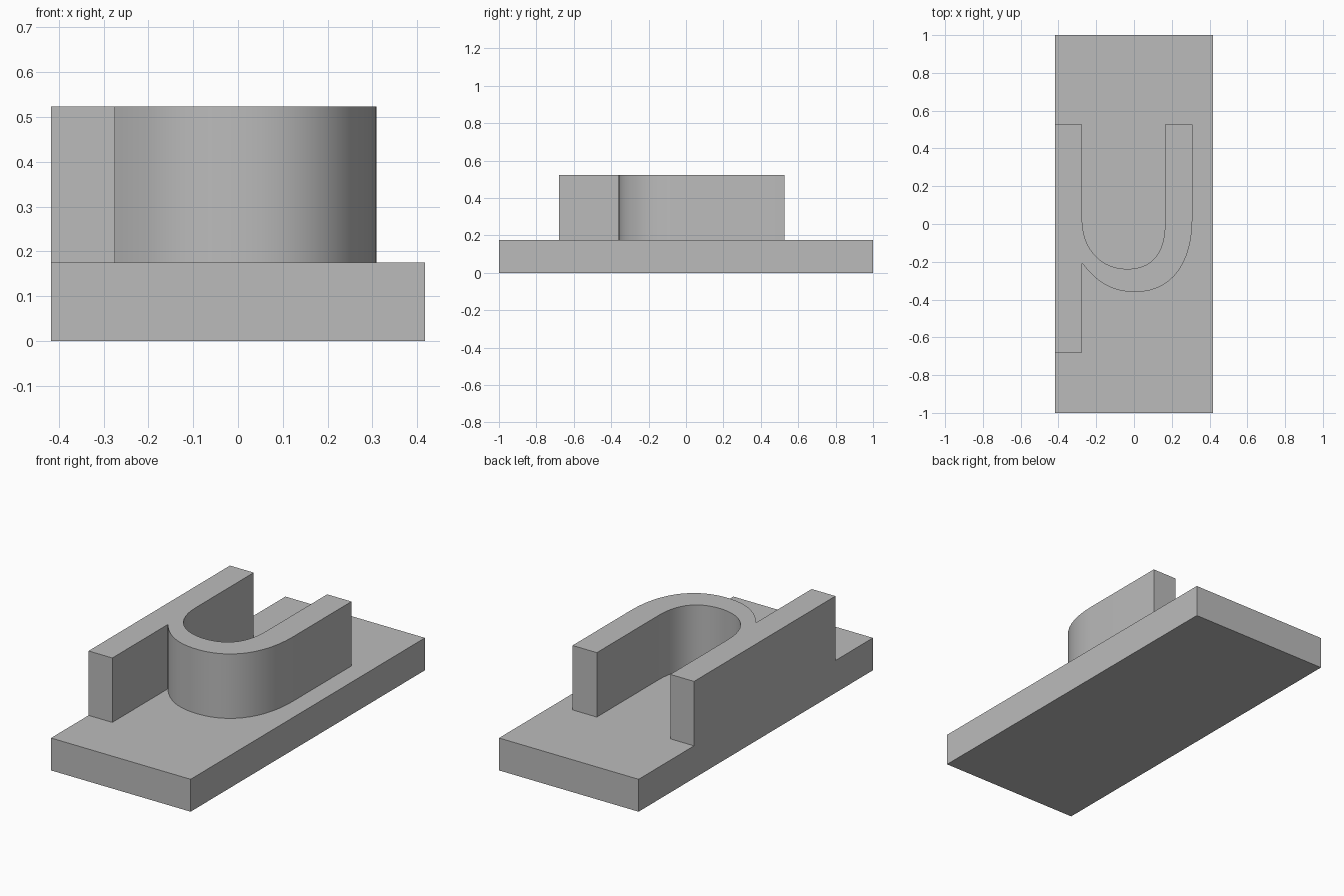
import bpy, bmesh
from mathutils import Vector
from mathutils.geometry import interpolate_bezier

cube = bpy.data.objects.get("Cube")
if cube:
    bpy.data.objects.remove(cube)

GREY = (0.5, 0.5, 0.5, 1)
grey = bpy.data.materials.new("plain grey")
grey.use_nodes = True
grey.diffuse_color = GREY
grey.node_tree.nodes["Principled BSDF"].inputs["Base Color"].default_value = GREY


def extrude_profile(name, points, bottom, top):
    """Make a closed solid by raising a flat outline."""
    bm = bmesh.new()
    face = bm.faces.new([bm.verts.new((x, y, bottom)) for x, y in points])
    raised = bmesh.ops.extrude_face_region(bm, geom=[face], use_keep_orig=True)
    verts = [g for g in raised["geom"] if isinstance(g, bmesh.types.BMVert)]
    bmesh.ops.translate(bm, verts=verts, vec=(0, 0, top - bottom))
    bmesh.ops.recalc_face_normals(bm, faces=bm.faces)
    mesh = bpy.data.meshes.new(name)
    bm.to_mesh(mesh)
    bm.free()
    mesh.materials.append(grey)
    obj = bpy.data.objects.new(name, mesh)
    bpy.context.collection.objects.link(obj)
    return obj


def arc(start, handle_a, handle_b, end, steps=14):
    """Points along one curved stretch of an outline."""
    curve = [Vector((*p, 0)) for p in (start, handle_a, handle_b, end)]
    return [p.xy for p in interpolate_bezier(*curve, steps)]


# Base slab
HALF_W, BASE_TOP, WALL_TOP = 0.417, 0.175, 0.523
extrude_profile("base_plate", [(-HALF_W, -1), (HALF_W, -1), (HALF_W, 1), (-HALF_W, 1)],
                0, BASE_TOP)

# Raised wall: straight side bar joined to a rounded channel
INNER_L, INNER_R, OUTER_R = -0.275, 0.164, 0.309
BACK, FRONT = 0.527, -0.68
inner_low, outer_low = (-0.035, -0.238), (0.008, -0.36)
notch = (INNER_L, -0.207)

outline = [(-HALF_W, FRONT), (-HALF_W, BACK), (INNER_L, BACK)]
outline += arc((INNER_L, 0.03), (INNER_L, -0.14), (-0.17, -0.238), inner_low)
outline += arc(inner_low, (0.09, -0.238), (INNER_R, -0.16), (INNER_R, 0.0))[1:]
outline += [(INNER_R, BACK), (OUTER_R, BACK)]
outline += arc((OUTER_R, 0.03), (OUTER_R, -0.22), (0.19, -0.36), outer_low)
outline += arc(outer_low, (-0.12, -0.36), (-0.2, -0.305), notch)[1:]
outline += [(INNER_L, FRONT)]

wall = extrude_profile("raised_channel_wall", outline, BASE_TOP, WALL_TOP)

# Smooth the curved sides, keep the corners crisp
bpy.ops.object.select_all(action="DESELECT")
wall.select_set(True)
bpy.context.view_layer.objects.active = wall
bpy.ops.object.shade_smooth_by_angle(angle=0.5)
